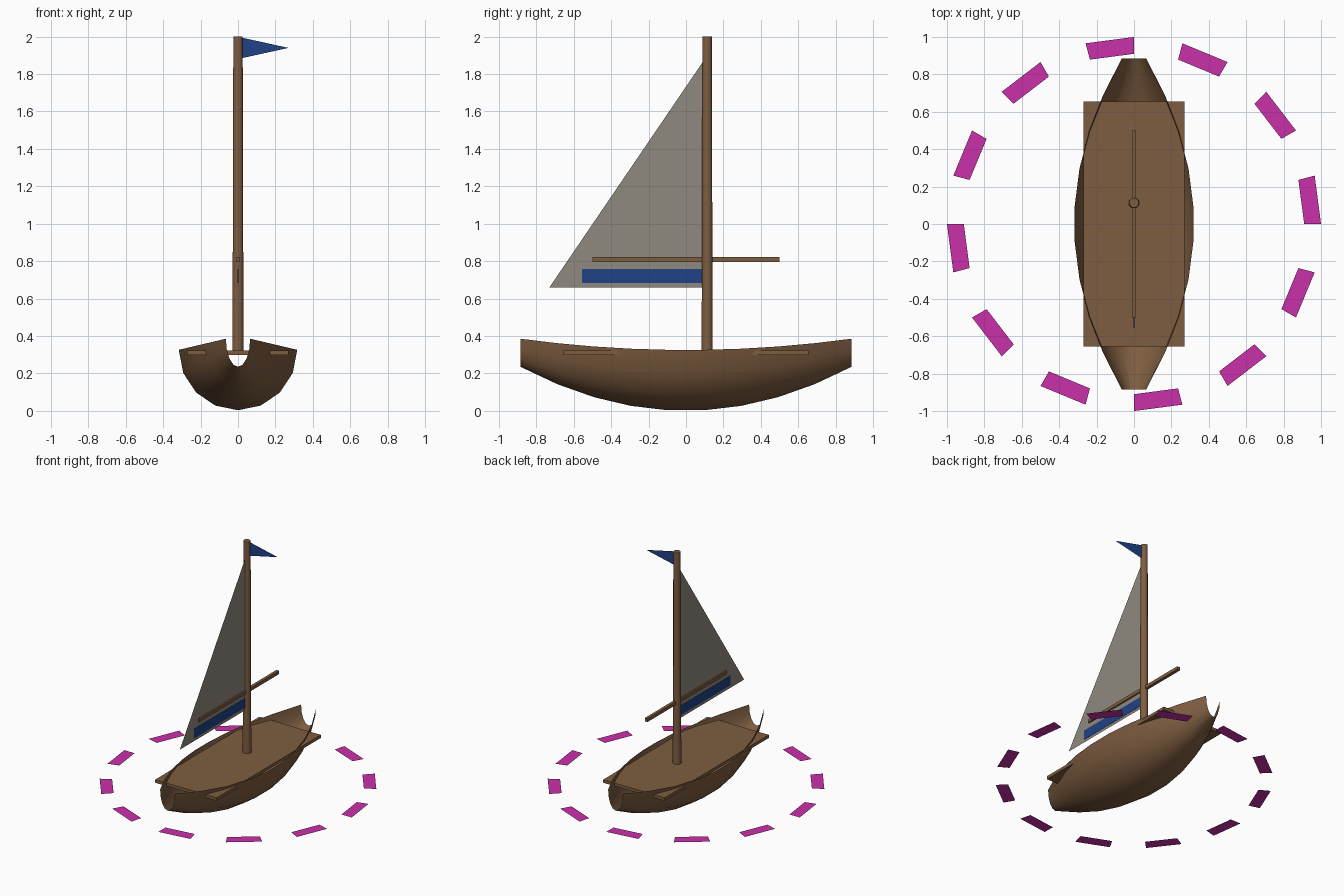
import bpy, bmesh, math
from mathutils import Matrix, Vector

cube = bpy.data.objects.get("Cube")
if cube:
    bpy.data.objects.remove(cube, do_unlink=True)


def material(name, rgb):
    m = bpy.data.materials.new(name)
    m.use_nodes = True
    m.diffuse_color = (*rgb, 1)
    m.node_tree.nodes["Principled BSDF"].inputs["Base Color"].default_value = (*rgb, 1)
    return m


WOOD = material("brown wood", (0.21, 0.11, 0.052))
CANVAS = material("grey canvas", (0.28, 0.255, 0.21))
BLUE = material("flag blue", (0.014, 0.054, 0.24))
MAGENTA = material("magenta", (0.59, 0.03, 0.40))


def add_object(name, bm, mat):
    mesh = bpy.data.meshes.new(name)
    bm.to_mesh(mesh)
    bm.free()
    mesh.materials.append(mat)
    obj = bpy.data.objects.new(name, mesh)
    bpy.context.collection.objects.link(obj)
    return obj


def box(name, centre, size, mat):
    bm = bmesh.new()
    bmesh.ops.create_cube(bm, size=1, matrix=Matrix.Translation(centre) @ Matrix.Diagonal((*size, 1)))
    return add_object(name, bm, mat)


def flat_panel(name, points, mat):
    bm = bmesh.new()
    bm.faces.new([bm.verts.new(p) for p in points])
    return add_object(name, bm, mat)


# Hull: open shell of half-ellipse ribs, narrowing and rising to both ends
HALF_LENGTH, RIBS, SIDES = 0.885, 10, 8
bm = bmesh.new()
ribs = []
for i in range(RIBS):
    t = 2 * i / (RIBS - 1) - 1
    half_width = 0.32 - 0.255 * t * t
    depth = 0.325 - 0.175 * t * t
    rim = 0.325 + 0.06 * t * t
    ribs.append([bm.verts.new((half_width * math.cos(a), HALF_LENGTH * t, rim - depth * math.sin(a)))
                 for a in (math.pi * k / SIDES for k in range(SIDES + 1))])
for a, b in zip(ribs, ribs[1:]):
    for k in range(SIDES):
        bm.faces.new((a[k], b[k], b[k + 1], a[k + 1]))
for f in bm.faces:
    f.normal_update()
    middle = f.calc_center_median()
    if f.normal.dot(middle - Vector((0, middle.y, 0.4))) < 0:
        f.normal_flip()
    f.smooth = True
add_object("hull", bm, WOOD)

# Deck and boom
box("deck", (0, 0, 0.309), (0.54, 1.31, 0.024), WOOD)
box("boom", (0, 0, 0.808), (0.024, 1.0, 0.026), WOOD)

# Mast
MAST_Y = 0.113
bm = bmesh.new()
bmesh.ops.create_cone(bm, cap_ends=True, segments=8, radius1=0.032, radius2=0.027, depth=1.7,
                      matrix=Matrix.Translation((0, MAST_Y, 1.15)) @ Matrix.Rotation(math.pi / 8, 4, "Z"))
for f in bm.faces:
    f.smooth = len(f.verts) == 4
mast = add_object("mast", bm, WOOD)
for e in mast.data.edges:
    e.use_edge_sharp = abs(mast.data.vertices[e.vertices[0]].co.z - mast.data.vertices[e.vertices[1]].co.z) < 0.01

# Sail with a blue stripe, and the pennant
flat_panel("sail", [(0, -0.73, 0.66), (0, 0.1, 0.66), (0, 0.1, 1.88)], CANVAS)
box("sail_stripe", (0, -0.228, 0.72), (0.004, 0.655, 0.075), BLUE)
flat_panel("pennant", [(0.02, MAST_Y, 1.885), (0.27, MAST_Y, 1.94), (0.02, MAST_Y, 1.995)], BLUE)

# Dashed ring around the boat
DASHES = 12
bm = bmesh.new()
for i in range(DASHES):
    start = 2 * math.pi * i / DASHES
    end = start + math.pi / DASHES
    corners = [(0.91, start), (1, start), (1, end), (0.91, end)]
    bm.faces.new([bm.verts.new((r * math.cos(a), r * math.sin(a), 0.11)) for r, a in corners])
add_object("dashed_ring", bm, MAGENTA)
